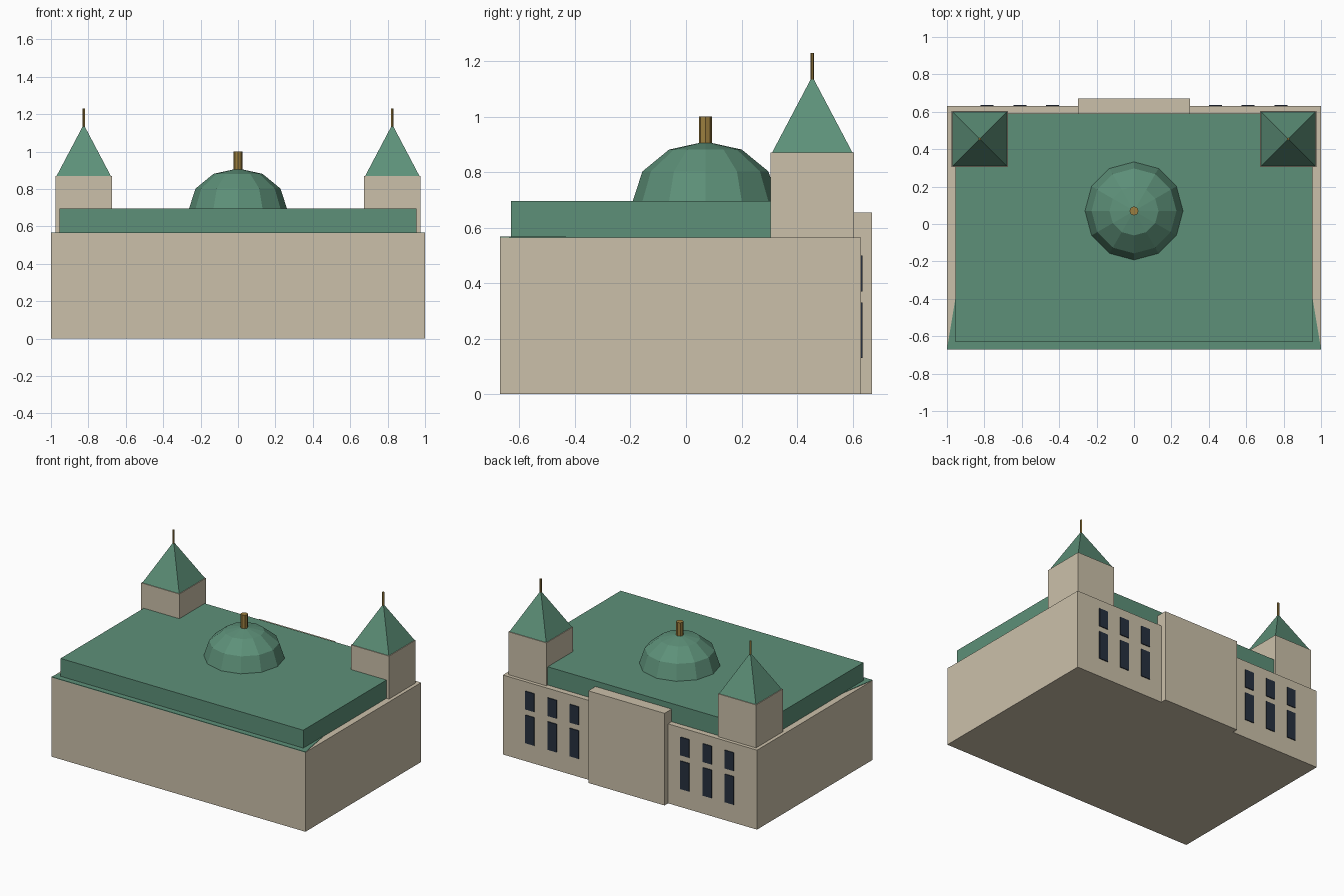
import bpy, bmesh, math

if "Cube" in bpy.data.objects:
    bpy.data.objects.remove(bpy.data.objects["Cube"])


def mat(name, col):
    m = bpy.data.materials.new(name)
    m.diffuse_color = (*col, 1)
    m.use_nodes = True
    m.node_tree.nodes["Principled BSDF"].inputs["Base Color"].default_value = m.diffuse_color
    return m


STONE = mat("stone", (0.60, 0.53, 0.40))
COPPER = mat("copper_green", (0.11, 0.28, 0.19))
GLASS = mat("dark_glass", (0.02, 0.03, 0.05))
GOLD = mat("gold", (0.33, 0.21, 0.05))


def finish(bm, name, material):
    bmesh.ops.recalc_face_normals(bm, faces=bm.faces[:])
    me = bpy.data.meshes.new(name)
    bm.to_mesh(me)
    bm.free()
    me.materials.append(material)
    ob = bpy.data.objects.new(name, me)
    bpy.context.collection.objects.link(ob)
    return ob


def box(name, x, y, z, material):
    bm = bmesh.new()
    bmesh.ops.create_cube(bm, size=1)
    for v in bm.verts:
        for i, (a, b) in enumerate((x, y, z)):
            v.co[i] = a if v.co[i] < 0 else b
    return finish(bm, name, material)


def cone(name, cx, cy, z0, z1, r0, r1, n, material, turn=0.0):
    bm = bmesh.new()
    bmesh.ops.create_cone(bm, cap_ends=True, segments=n, radius1=r0, radius2=r1, depth=z1 - z0)
    ob = finish(bm, name, material)
    ob.location = (cx, cy, (z0 + z1) / 2)
    ob.rotation_euler.z = turn
    return ob


# main block, central rear bay and raised roof
box("main_block", (-1, 1), (-0.67, 0.63), (0, 0.565), STONE)
box("central_bay", (-0.3, 0.3), (0.57, 0.67), (0, 0.655), STONE)
box("roof", (-0.955, 0.955), (-0.63, 0.59), (0.565, 0.695), COPPER)

# thin copper ledge along the front, tapering under the roof sides
bm = bmesh.new()
pts = [(-1, -0.67), (1, -0.67), (0.955, -0.4), (-0.955, -0.4)]
face = bm.faces.new([bm.verts.new((x, y, 0.563)) for x, y in pts])
ext = bmesh.ops.extrude_face_region(bm, geom=[face])["geom"]
for v in ext:
    if isinstance(v, bmesh.types.BMVert):
        v.co.z = 0.568
finish(bm, "front_ledge", COPPER)

# faceted dome, upper half of a squashed sphere
bm = bmesh.new()
bmesh.ops.create_uvsphere(bm, u_segments=12, v_segments=6, radius=0.262)
bmesh.ops.delete(bm, geom=[v for v in bm.verts if v.co.z < -0.01], context='VERTS')
bmesh.ops.holes_fill(bm, edges=[e for e in bm.edges if e.is_boundary], sides=0)
for v in bm.verts:
    v.co.z *= 0.215 / 0.262
dome = finish(bm, "dome", COPPER)
dome.location = (0, 0.07, 0.695)
cone("dome_finial", 0, 0.07, 0.9, 1.0, 0.024, 0.024, 8, GOLD)

# mirrored towers and windows
for s, side in ((-1, "left"), (1, "right")):
    cx, cy = s * 0.825, 0.455
    box(side + "_tower", (cx - 0.15, cx + 0.15), (cy - 0.15, cy + 0.15), (0.56, 0.87), STONE)
    cone(side + "_tower_roof", cx, cy, 0.87, 1.145, 0.145 * math.sqrt(2), 0, 4, COPPER, math.pi / 4)
    cone(side + "_spire", cx, cy, 1.12, 1.23, 0.007, 0.007, 6, GOLD)
    for i, wx in enumerate((0.435, 0.61, 0.785)):
        for row, z in (("lower", (0.13, 0.33)), ("upper", (0.37, 0.50))):
            box(f"{side}_{row}_window_{i + 1}", (s * wx - 0.035, s * wx + 0.035),
                (0.62, 0.636), z, GLASS)
